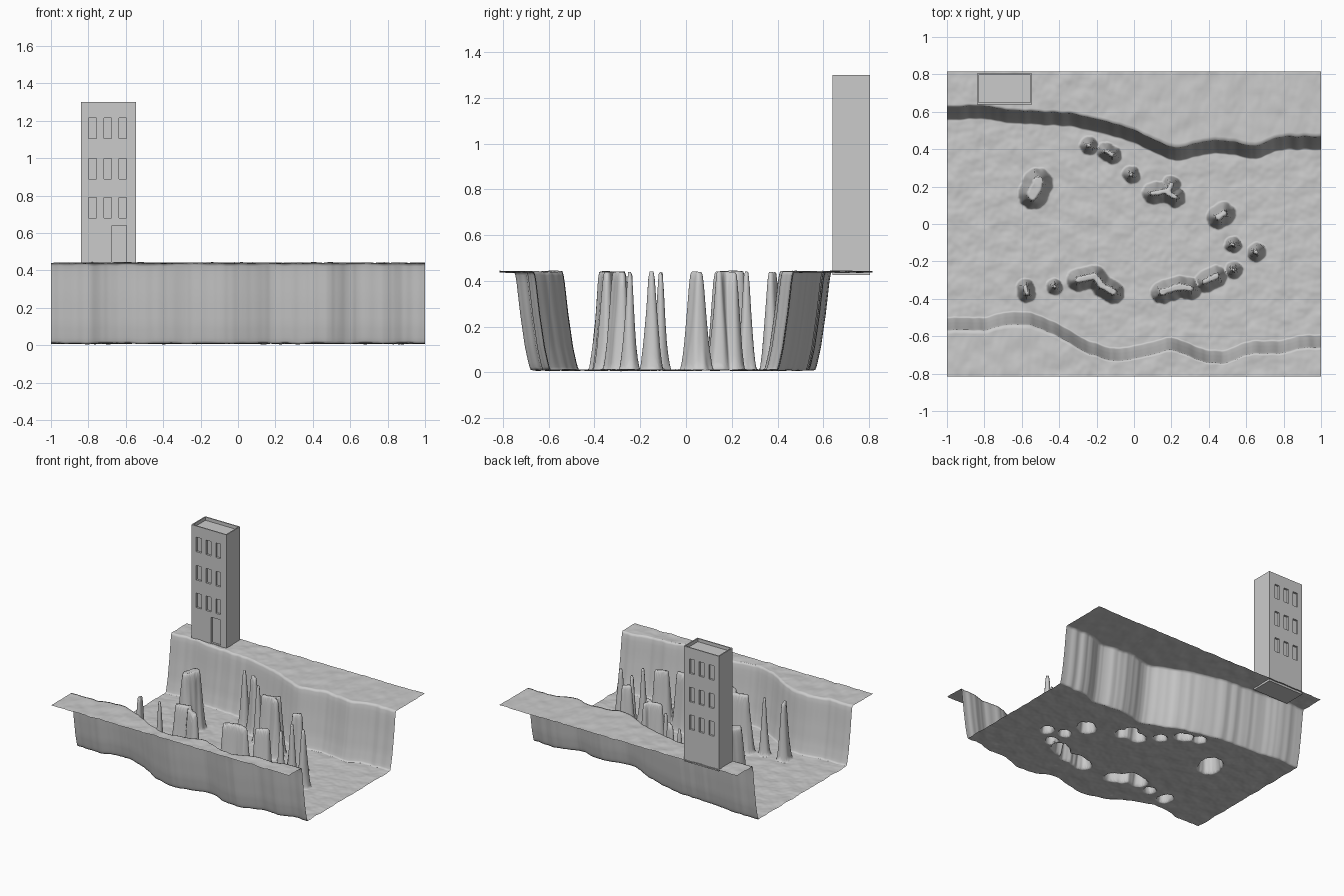
import bpy, bmesh
from mathutils import Vector, noise

cube = bpy.data.objects.get("Cube")
if cube:
    bpy.data.objects.remove(cube)

grey = bpy.data.materials.new("stone_grey")
grey.use_nodes = True
grey.diffuse_color = (0.6, 0.6, 0.6, 1)
grey.node_tree.nodes["Principled BSDF"].inputs["Base Color"].default_value = (0.6, 0.6, 0.6, 1)

FLOOR, RIM, HALF_Y, WALL = 0.01, 0.44, 0.815, 0.036

# Canyon wall centre lines (x, y) and the fall of a wall from rim to floor
NORTH = [(-1, .595), (-.8, .6), (-.65, .575), (-.35, .56), (-.15, .52), (0, .47), (.1, .42),
         (.22, .37), (.4, .415), (.52, .41), (.65, .38), (.78, .435), (1, .435)]
SOUTH = [(-1, -.535), (-.78, -.535), (-.7, -.505), (-.55, -.505), (-.4, -.57), (-.25, -.66),
         (-.1, -.705), (.05, -.68), (.2, -.635), (.38, -.71), (.5, -.715), (.6, -.66),
         (.8, -.66), (.88, -.63), (1, -.63)]
FALL = [(0, 1), (.1, .95), (.35, .58), (.65, .23), (.9, .04), (1, 0)]

# Rock spires: core radius, flare width, then the points of the core line
SPIRES = [
    (.008, .04, (-.24, .42)), (.008, .04, (-.15, .39), (-.115, .37)), (.007, .04, (-.015, .265)),
    (.01, .045, (.1, .165), (.17, .175), (.22, .145)), (.01, .04, (.18, .165), (.2, .21)),
    (.012, .05, (.45, .035), (.48, .055)), (.007, .038, (.53, -.11)), (.01, .04, (.655, -.15)),
    (.007, .038, (.535, -.245)), (.012, .045, (.38, -.31), (.44, -.28)),
    (.014, .045, (.15, -.365), (.24, -.335), (.3, -.345)),
    (.014, .045, (-.3, -.3), (-.21, -.28), (-.17, -.33), (-.11, -.365)),
    (.007, .035, (-.425, -.335)), (.01, .038, (-.58, -.34), (-.575, -.37)),
    (.03, .05, (-.515, .22), (-.54, .16)),
]


def interp(points, x):
    for (x0, y0), (x1, y1) in zip(points, points[1:]):
        if x <= x1:
            return y0 + (y1 - y0) * (x - x0) / (x1 - x0)
    return points[-1][1]


def cliff_line(points, x):
    """Softened centre line with small vertical ribs."""
    mean = sum(interp(points, min(1, max(-1, x + d))) for d in (-.03, 0, .03)) / 3
    return mean + .005 * noise.noise(Vector((x * 22, points[0][1] * 9, 0)))


def segment_distance(p, a, b):
    ab = b - a
    t = max(0, min(1, (p - a).dot(ab) / ab.length_squared)) if ab.length else 0
    return (p - a - ab * t).length


def spire_height(x, y):
    p, best = Vector((x, y)), 0
    for core, flare, *pts in SPIRES:
        if abs(x - pts[0][0]) > .35 or abs(y - pts[0][1]) > .2:
            continue
        line = [Vector(q) for q in pts]
        if len(line) == 1:
            line *= 2
        d = min(segment_distance(p, a, b) for a, b in zip(line, line[1:]))
        d += .006 * noise.noise(Vector((x * 30, y * 30, 4)))
        best = max(best, interp(FALL, max(0, d - core) / flare))
    return best


def row_positions(x):
    """Pairs of y and rim-to-floor fraction; None marks the canyon floor."""
    s, n = cliff_line(SOUTH, x), cliff_line(NORTH, x)
    bands = [(-HALF_Y, s - WALL, 14, 'rim'), (s - WALL, s + WALL, 14, 'down'),
             (s + WALL, n - WALL, 170, 'floor'), (n - WALL, n + WALL, 14, 'up'),
             (n + WALL, HALF_Y, 20, 'rim')]
    for a, b, count, kind in bands:
        for i in range(count + (b == HALF_Y)):
            t = i / count
            h = {'rim': 1, 'down': interp(FALL, t), 'up': interp(FALL, 1 - t), 'floor': None}[kind]
            yield a + (b - a) * t, h


def finish(bm, name, smooth):
    bmesh.ops.recalc_face_normals(bm, faces=bm.faces)
    for f in bm.faces:
        f.smooth = smooth
    mesh = bpy.data.meshes.new(name)
    bm.to_mesh(mesh)
    bm.free()
    mesh.materials.append(grey)
    obj = bpy.data.objects.new(name, mesh)
    bpy.context.collection.objects.link(obj)
    return obj


# Canyon sheet whose rows follow the two cliffs
bm = bmesh.new()
columns = []
COLS = 300
for i in range(COLS + 1):
    x = -1 + 2 * i / COLS
    col = []
    for y, h in row_positions(x):
        if h is None:
            h = spire_height(x, y)
        bump = .006 * noise.noise(Vector((x * 11, y * 11, 1))) + .002 * noise.noise(Vector((x * 30, y * 30, 2)))
        col.append(bm.verts.new((x, y, FLOOR + (RIM - FLOOR) * h + bump)))
    columns.append(col)
for c0, c1 in zip(columns, columns[1:]):
    for j in range(len(c0) - 1):
        bm.faces.new((c0[j], c1[j], c1[j + 1], c0[j + 1]))
if bm.faces[:] and sum(f.normal.z for f in bm.faces) < 0:
    bmesh.ops.reverse_faces(bm, faces=bm.faces)
finish(bm, "canyon_ground", True)

# Tower block
X0, X1, Y0, Y1, Z0, Z1 = -.84, -.545, .64, .805, .425, 1.3
WINDOW_X = [(-.8, -.757), (-.717, -.675), (-.635, -.595)]
WINDOW_Z = [(.68, .79), (.89, 1.0), (1.105, 1.215)]
DOOR_X, DOOR_Z = (-.675, -.595), (.445, .64)

bm = bmesh.new()
bmesh.ops.create_cube(bm, size=1)
for v in bm.verts:
    v.co = (X0 if v.co.x < 0 else X1, Y0 if v.co.y < 0 else Y1, Z0 if v.co.z < 0 else Z1)
bm.normal_update()

# Sunken roof behind a thin parapet
roof = [f for f in bm.faces if f.normal.z > .9]
bmesh.ops.inset_region(bm, faces=roof, thickness=.012)
bmesh.ops.inset_region(bm, faces=roof, thickness=0, depth=-.025)

# Cut the walls along the opening edges
cuts = [(Vector((x, 0, 0)), Vector((1, 0, 0))) for pair in WINDOW_X for x in pair]
cuts += [(Vector((0, 0, z)), Vector((0, 0, 1))) for pair in WINDOW_Z + [DOOR_Z] for z in pair]
for co, no in cuts:
    bmesh.ops.bisect_plane(bm, geom=bm.verts[:] + bm.edges[:] + bm.faces[:], plane_co=co, plane_no=no)
bm.normal_update()


def inside(f, xr, zr):
    c = f.calc_center_median()
    return xr[0] < c.x < xr[1] and zr[0] < c.z < zr[1]


# Recess the windows on front and back, and the door on the front
walls = [f for f in bm.faces if abs(f.normal.y) > .9 and
         min(abs(f.calc_center_median().y - Y0), abs(f.calc_center_median().y - Y1)) < .001]
windows = [f for f in walls if any(inside(f, xr, zr) for xr in WINDOW_X for zr in WINDOW_Z)]
door = [f for f in walls if f.normal.y < 0 and inside(f, DOOR_X, DOOR_Z)]
bmesh.ops.inset_individual(bm, faces=windows, thickness=0, depth=-.015)
bmesh.ops.inset_region(bm, faces=door, thickness=0, depth=-.015)
finish(bm, "tower_block", False)
